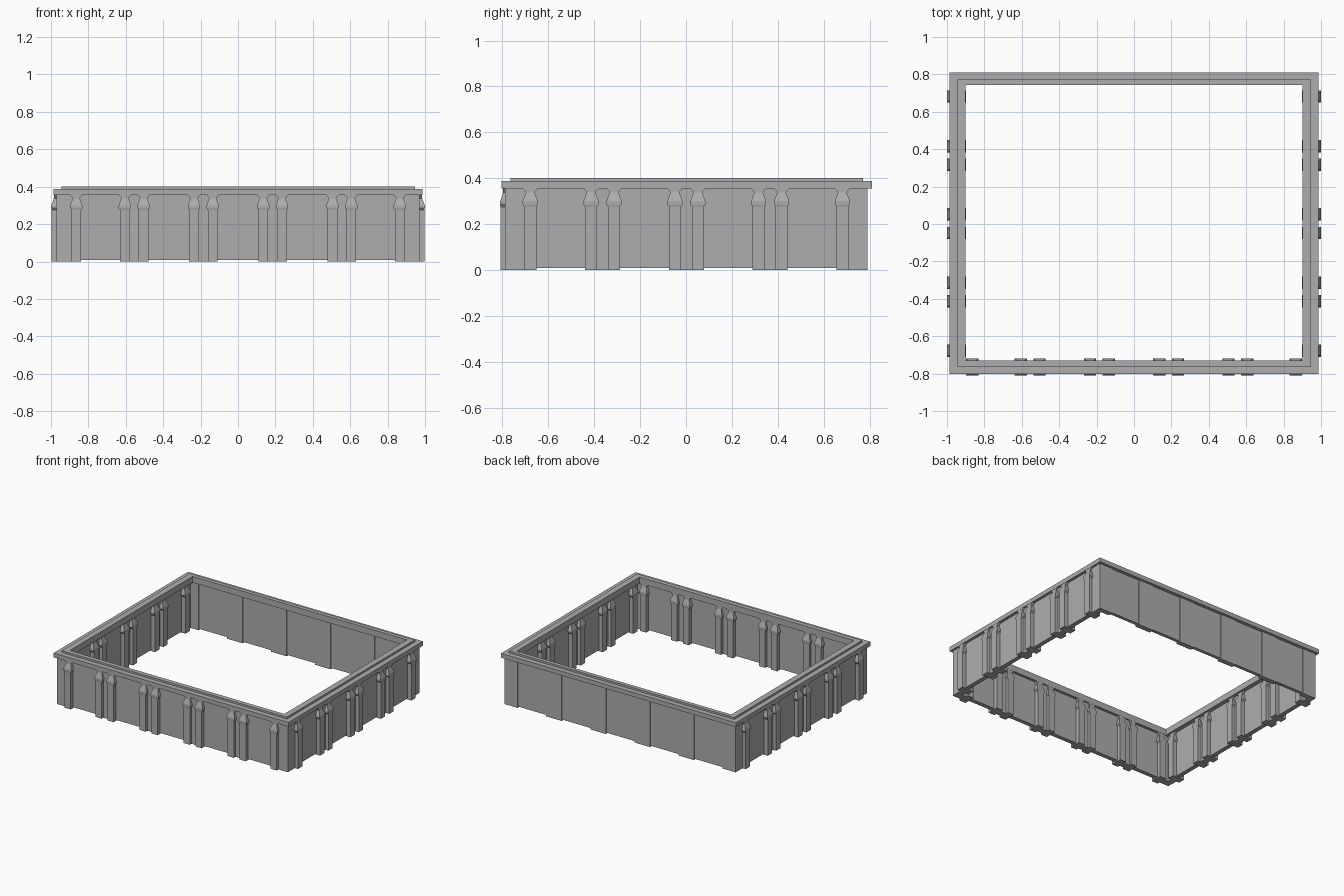
import bpy, bmesh, math
from mathutils import Matrix, Vector

cube = bpy.data.objects.get("Cube")
if cube:
    bpy.data.objects.remove(cube, do_unlink=True)

stone = bpy.data.materials.new("grey stone")
stone.use_nodes = True
grey = (0.42, 0.42, 0.42, 1)
stone.diffuse_color = grey
stone.node_tree.nodes["Principled BSDF"].inputs["Base Color"].default_value = grey


def finish(bm, name, matrix=Matrix()):
    bmesh.ops.recalc_face_normals(bm, faces=bm.faces)
    mesh = bpy.data.meshes.new(name)
    bm.to_mesh(mesh)
    bm.free()
    mesh.materials.append(stone)
    obj = bpy.data.objects.new(name, mesh)
    obj.matrix_world = matrix
    bpy.context.collection.objects.link(obj)


def rect(bm, x0, x1, y0, y1, z):
    return [bm.verts.new(p) for p in ((x0, y0, z), (x1, y0, z), (x1, y1, z), (x0, y1, z))]


def bridge(bm, a, b):
    for i in range(4):
        j = (i + 1) % 4
        bm.faces.new((a[i], a[j], b[j], b[i]))


def loft(bm, u, sections):
    """Stack of rectangles (z, half width, half depth) centred on u."""
    loops = [rect(bm, u - w, u + w, -d, d, z) for z, w, d in sections]
    for a, b in zip(loops, loops[1:]):
        bridge(bm, a, b)
    bm.faces.new(loops[0])
    bm.faces.new(loops[-1])


def frame(name, outer, inner, z0, z1):
    """Rectangular ring, outer and inner given as x0, x1, y0, y1."""
    bm = bmesh.new()
    loops = [rect(bm, *r, z) for r, z in ((outer, z0), (outer, z1), (inner, z1), (inner, z0))]
    for i in range(4):
        bridge(bm, loops[i], loops[(i + 1) % 4])
    finish(bm, name)


# Cornice and the raised strip on top of it
opening = (-0.9, 0.9, -0.73, 0.742)
frame("cornice", (-0.986, 0.986, -0.803, 0.81), opening, 0.355, 0.388)
frame("top_strip", (-0.945, 0.945, -0.764, 0.772), opening, 0.388, 0.402)

# Recessed wall panels
frame("wall_panels", (-0.965, 0.965, -0.782, 0.785), (-0.932, 0.932, -0.75, 0.76), 0.008, 0.356)


def wall_details(name, centre, angle, half_len, depth, strip_depth, pairs, pilasters=True):
    """Flat strips and pilasters along one wall, local x along the wall."""
    matrix = Matrix.Translation(Vector(centre)) @ Matrix.Rotation(math.radians(angle), 4, "Z")
    corner = half_len - 0.055
    bm = bmesh.new()
    for u in pairs:
        loft(bm, u, [(0, 0.065, strip_depth), (0.356, 0.065, strip_depth)])
    for u in (-corner, corner):
        loft(bm, u, [(0, 0.055, strip_depth), (0.356, 0.055, strip_depth)])
    finish(bm, name + "_strips", matrix)
    if not pilasters:
        return
    profile = [(0, 0.026, 0.96), (0.275, 0.026, 0.96), (0.285, 0.033, 1),
               (0.3, 0.033, 1), (0.338, 0.019, 0.72), (0.356, 0.033, 0.72)]
    spots = [u + s * 0.05 for u in pairs for s in (-1, 1)]
    end = pairs[-1] + 0.31 if len(pairs) == 4 else pairs[-1] + 0.315
    bm = bmesh.new()
    for u in spots + [-end, end]:
        loft(bm, u, [(z, w, d * depth) for z, w, d in profile])
    finish(bm, name + "_pilasters", matrix)


long_pairs = [-0.555, -0.185, 0.185, 0.555]
short_pairs = [-0.365, 0, 0.365]
wall_details("front", (0, -0.764, 0), 0, 0.97, 0.046, 0.024, long_pairs)
wall_details("back", (0, 0.772, 0), 180, 0.97, 0.046, 0.019, long_pairs, False)
for side, s in (("left", 1), ("right", -1)):
    wall_details(side, (s * 0.9485, 0.0015, 0), s * 90, 0.788, 0.05, 0.022, short_pairs)
